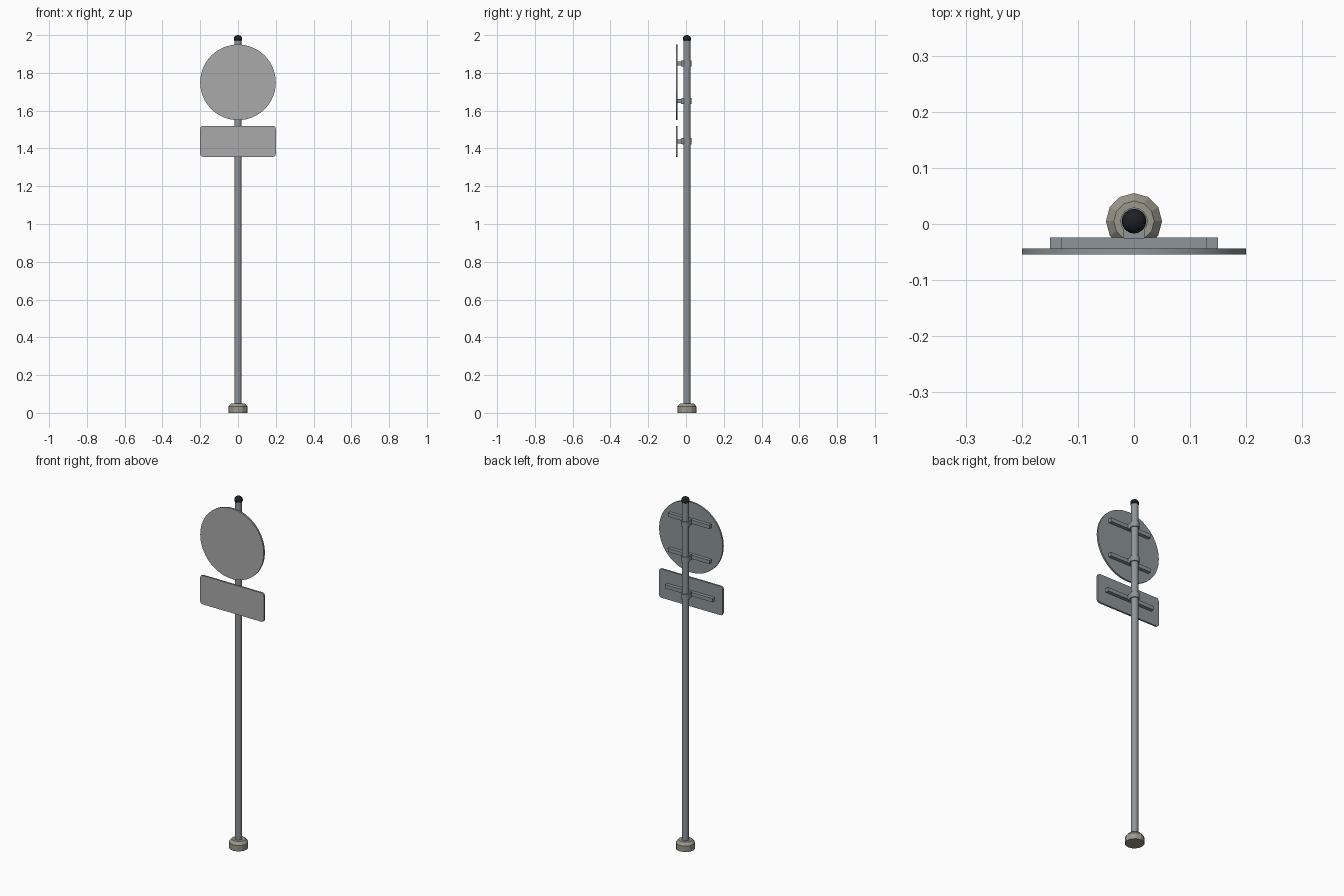
import bpy, bmesh, math

if "Cube" in bpy.data.objects:
    bpy.data.objects.remove(bpy.data.objects["Cube"])

CY = 0.005          # pole axis in y


def mat(name, rgb):
    m = bpy.data.materials.new(name)
    m.diffuse_color = (*rgb, 1)
    m.use_nodes = True
    m.node_tree.nodes["Principled BSDF"].inputs["Base Color"].default_value = m.diffuse_color
    return m


STEEL = mat("steel", (0.27, 0.30, 0.32))
BLACK = mat("black_plastic", (0.012, 0.014, 0.016))
STONE = mat("concrete", (0.33, 0.31, 0.26))
FACE = mat("sign_face", (0.40, 0.40, 0.40))


def finish(name, bm, mats, smooth=False):
    bmesh.ops.recalc_face_normals(bm, faces=bm.faces)
    me = bpy.data.meshes.new(name)
    bm.to_mesh(me)
    bm.free()
    ob = bpy.data.objects.new(name, me)
    bpy.context.collection.objects.link(ob)
    for m in mats:
        me.materials.append(m)
    if smooth:
        bpy.ops.object.select_all(action='DESELECT')
        ob.select_set(True)
        bpy.context.view_layer.objects.active = ob
        bpy.ops.object.shade_smooth_by_angle(angle=math.radians(35))
    return ob


def lathe(name, profile, sides, m, smooth=True):
    """Closed round part from (radius, z) rings around the pole axis."""
    bm = bmesh.new()
    rings = []
    for r, z in profile:
        ring = []
        for i in range(sides):
            a = math.tau * i / sides
            ring.append(bm.verts.new((r * math.sin(a), CY + r * math.cos(a), z)))
        rings.append(ring)
    for a, b in zip(rings, rings[1:]):
        for i in range(sides):
            j = (i + 1) % sides
            bm.faces.new((a[i], a[j], b[j], b[i]))
    bm.faces.new(rings[0])
    bm.faces.new(rings[-1])
    return finish(name, bm, [m], smooth)


def plate(name, outline, y0, y1):
    """Sheet from an (x, z) outline, with a neutral front face."""
    bm = bmesh.new()
    front = [bm.verts.new((x, y0, z)) for x, z in outline]
    back = [bm.verts.new((x, y1, z)) for x, z in outline]
    bm.faces.new(front).material_index = 1
    bm.faces.new(back)
    n = len(outline)
    for i in range(n):
        j = (i + 1) % n
        bm.faces.new((front[i], front[j], back[j], back[i]))
    return finish(name, bm, [STEEL, FACE], True)


def box(name, x, y0, y1, z, h):
    bm = bmesh.new()
    bmesh.ops.create_cube(bm, size=1)
    for v in bm.verts:
        v.co = (v.co.x * 2 * x, (y0 + y1) / 2 + v.co.y * (y1 - y0), z + v.co.z * h)
    return finish(name, bm, [STEEL])


# Foot, pole and domed cap
lathe("base_foot", [(0.05, 0), (0.05, 0.034), (0.036, 0.05)], 12, STONE, False)
lathe("pole", [(0.019, 0.045), (0.019, 1.98)], 16, STEEL)
dome = [(0.022 * math.cos(t), 1.981 + 0.019 * math.sin(t))
        for t in [math.radians(d) for d in (0, 20, 40, 60, 78)]]
lathe("pole_cap", [(0.02, 1.971), (0.022, 1.973)] + dome + [(0.001, 2.0)], 16, BLACK)

# Round sign
disc = [(0.2 * math.cos(math.tau * i / 64), 1.75 + 0.2 * math.sin(math.tau * i / 64))
        for i in range(64)]
plate("round_sign", disc, -0.054, -0.044)

# Rectangular sign with rounded corners
R, outline = 0.014, []
for sx, sz, start in ((1, 1, 0), (-1, 1, 90), (-1, -1, 180), (1, -1, 270)):
    for k in range(5):
        a = math.radians(start + k * 22.5)
        outline.append((sx * (0.2 - R) + R * math.cos(a),
                        1.438 + sz * (0.082 - R) + R * math.sin(a)))
plate("lower_sign", outline, -0.054, -0.044)

# Rails behind the signs, each clamped to the pole
for i, (z, half) in enumerate(((1.85, 0.13), (1.65, 0.13), (1.438, 0.15))):
    box(f"rail_{i}", half, -0.0445, -0.024, z, 0.021)
    box(f"clamp_block_{i}", 0.019, -0.026, -0.006, z, 0.03)
    lathe(f"clamp_ring_{i}", [(0.0245, z - 0.016), (0.0245, z + 0.016)], 16, STEEL)
